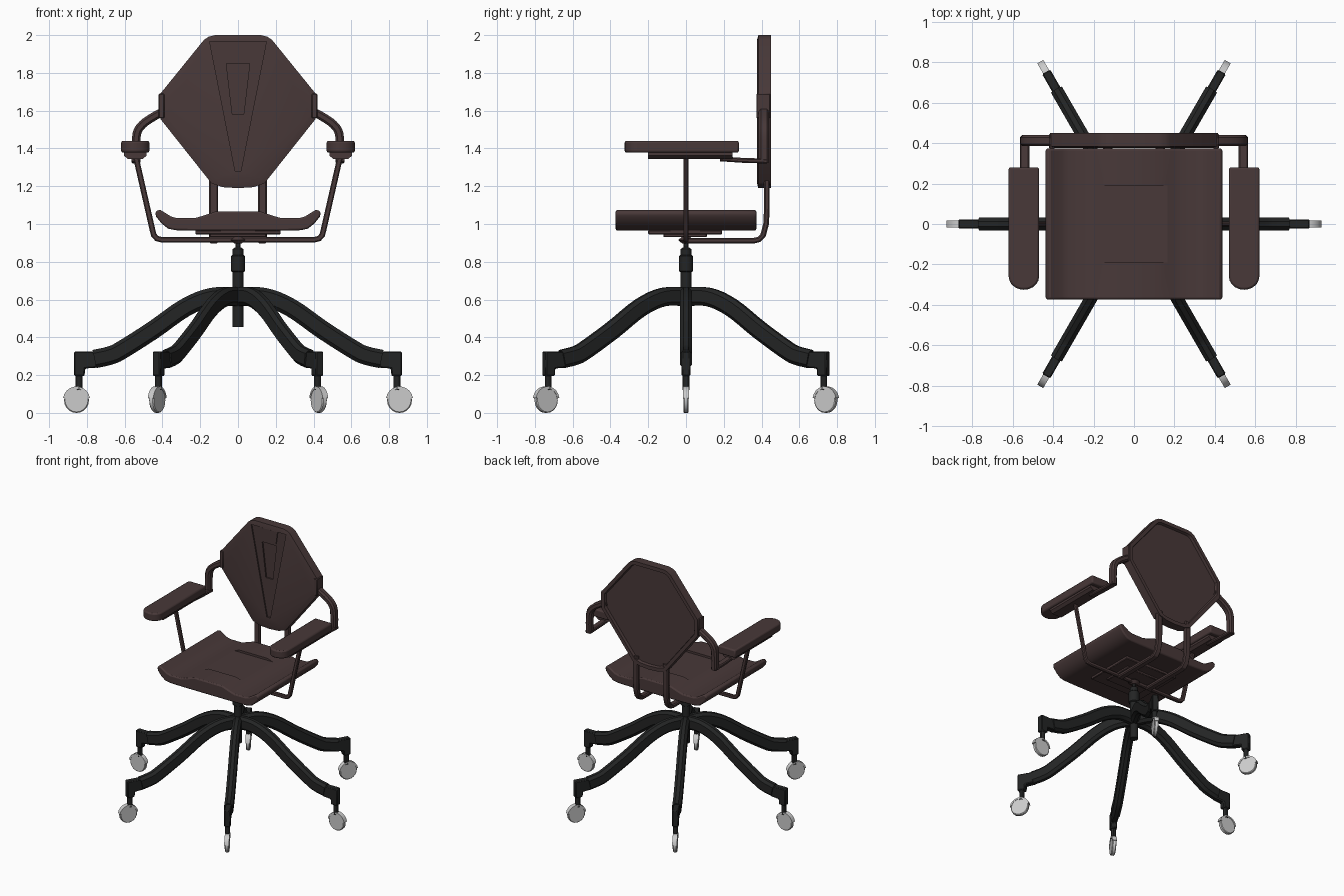
import bpy, bmesh
from math import pi, cos, sin, radians
from mathutils import Vector

if "Cube" in bpy.data.objects:
    bpy.data.objects.remove(bpy.data.objects["Cube"])


def material(name, color):
    m = bpy.data.materials.new(name)
    m.diffuse_color = color
    m.use_nodes = True
    m.node_tree.nodes["Principled BSDF"].inputs["Base Color"].default_value = m.diffuse_color
    return m


BROWN = material("brown", (0.065, 0.040, 0.040, 1))
BLACK = material("black", (0.017, 0.018, 0.018, 1))


def finish(name, bm, mat=None, bevel=0, segments=1, smooth=30):
    bmesh.ops.recalc_face_normals(bm, faces=bm.faces)
    me = bpy.data.meshes.new(name)
    bm.to_mesh(me)
    bm.free()
    ob = bpy.data.objects.new(name, me)
    bpy.context.collection.objects.link(ob)
    if mat:
        me.materials.append(mat)
    if bevel:
        b = ob.modifiers.new("bevel", 'BEVEL')
        b.width, b.segments, b.limit_method = bevel, segments, 'ANGLE'
        b.angle_limit = radians(35)
    if smooth:
        bpy.ops.object.select_all(action='DESELECT')
        bpy.context.view_layer.objects.active = ob
        ob.select_set(True)
        bpy.ops.object.shade_smooth_by_angle(angle=radians(smooth))
    return ob


def loft(rings):
    bm = bmesh.new()
    vs = [[bm.verts.new(p) for p in r] for r in rings]
    n = len(rings[0])
    for a, b in zip(vs, vs[1:]):
        for i in range(n):
            bm.faces.new((a[i], a[(i + 1) % n], b[(i + 1) % n], b[i]))
    bm.faces.new(vs[0])
    bm.faces.new(vs[-1][::-1])
    bmesh.ops.recalc_face_normals(bm, faces=bm.faces)
    return bm


def prism(pts, axis, a, b):
    place = {'y': lambda u, v, d: (u, d, v), 'z': lambda u, v, d: (u, v, d)}[axis]
    return loft([[place(u, v, d) for u, v in pts] for d in (a, b)])


def box(x0, x1, y0, y1, z0, z1):
    return prism([(x0, y0), (x1, y0), (x1, y1), (x0, y1)], 'z', z0, z1)


def lathe(profile, n=12):
    return loft([[(r * cos(2 * pi * i / n), r * sin(2 * pi * i / n), z)
                  for i in range(n)] for r, z in profile])


def smooth_path(pts, k=4):
    p = [Vector(q) for q in pts]
    p = [2 * p[0] - p[1]] + p + [2 * p[-1] - p[-2]]
    out = []
    for a, b, c, d in zip(p, p[1:], p[2:], p[3:]):
        for i in range(k):
            t = i / k
            out.append(0.5 * (2 * b + (c - a) * t + (2 * a - 5 * b + 4 * c - d) * t * t
                              + (3 * b - a - 3 * c + d) * t ** 3))
    return out + [p[-2]]


def sweep(path, side, w, h, c=0.25):
    """Chamfered rectangle (w along side, h across) swept along a planar path."""
    path, s = [Vector(p) for p in path], Vector(side)
    k = min(w, h) * c
    a, b = w / 2, h / 2
    sec = [(a, b - k), (a - k, b), (k - a, b), (-a, b - k),
           (-a, k - b), (k - a, -b), (a - k, -b), (a, k - b)]
    rings = []
    for i, p in enumerate(path):
        t = (path[min(i + 1, len(path) - 1)] - path[max(i - 1, 0)]).normalized()
        n = t.cross(s)
        rings.append([p + s * u + n * v for u, v in sec])
    return loft(rings)


def cut(ob, bm):
    cutter = finish("cutter", bm, smooth=0)
    cutter.hide_render = True
    m = ob.modifiers.new("cut", 'BOOLEAN')
    m.operation, m.solver, m.object = 'DIFFERENCE', 'EXACT', cutter
    dg = bpy.context.evaluated_depsgraph_get()
    me = bpy.data.meshes.new_from_object(ob.evaluated_get(dg))
    ob.modifiers.clear()
    ob.data = me
    bpy.data.objects.remove(cutter)


def mirrored(pts):
    return pts + [(-x, z) for x, z in reversed(pts) if x > 0]


# Six legs with casters
leg_path = smooth_path([(0.0, 0, 0.615), (0.14, 0, 0.613), (0.28, 0, 0.557), (0.45, 0, 0.438),
                        (0.62, 0, 0.33), (0.68, 0, 0.303), (0.76, 0, 0.285)])
end_profile = [(0.74, 0.24), (0.81, 0.235), (0.812, 0.195), (0.868, 0.195), (0.868, 0.325), (0.74, 0.325)]
hood = [(0.855 + r * cos(t), 0.068 + r * sin(t))
        for r, ts in ((0.072, range(0, 10)), (0.06, range(9, -1, -1)))
        for t in [0.15 + i * (pi - 0.3) / 9 for i in ts]]
disc = [(0.855 + 0.066 * cos(i * pi / 10), 0.067 + 0.067 * sin(i * pi / 10)) for i in range(20)]
stem = lathe([(0.018, 0.12), (0.018, 0.2)])
bmesh.ops.translate(stem, verts=stem.verts, vec=(0.842, 0, 0))
leg_parts = [
    finish("leg", sweep(leg_path, (0, 1, 0), 0.062, 0.098, 0.3), BLACK),
    finish("leg_end", prism(end_profile, 'y', -0.023, 0.023), BLACK, 0.006),
    finish("caster_stem", stem, BLACK),
    finish("caster_hood", prism(hood, 'y', -0.017, 0.017)),
    finish("caster_wheel", prism(disc, 'y', -0.014, 0.014), None, 0.005),
]
for ob in leg_parts:
    for i in range(1, 6):
        c = ob.copy()
        c.rotation_euler.z = i * pi / 3
        bpy.context.collection.objects.link(c)

# Central column
finish("column", lathe([(0.029, 0.456), (0.029, 0.745), (0.038, 0.75), (0.038, 0.83), (0.028, 0.837),
                        (0.028, 0.868), (0.012, 0.878), (0.012, 0.955)], 16), BLACK)
finish("column_collar", lathe([(0.02, 0.897), (0.042, 0.915), (0.02, 0.933)], 12), BROWN)

# Seat: upturned sides with a raised, dished middle
seat = finish("seat", prism(mirrored([
    (0, 0.965), (0.22, 0.965), (0.33, 0.967), (0.37, 0.975), (0.405, 1.003), (0.433, 1.038),
    (0.438, 1.058), (0.428, 1.073), (0.41, 1.074), (0.355, 1.04), (0.325, 1.031), (0.23, 1.031),
    (0.19, 1.042), (0.12, 1.066), (0, 1.066)]), 'y', -0.372, 0.372), BROWN, 0.012, 2)
cut(seat, box(-0.2, 0.2, -0.19, 0.19, 1.05, 1.2))
finish("seat_plate", box(-0.225, 0.225, -0.2, 0.19, 0.945, 0.968), BROWN, 0.004)
finish("seat_mount", box(-0.15, 0.15, -0.12, 0.11, 0.93, 0.95), BROWN, 0.004)

# Backrest: octagonal shell with rim, V-shaped groove and inner recess
outline = mirrored([(0, 1.19), (0.08, 1.195), (0.14, 1.215), (0.41, 1.555), (0.415, 1.575),
                    (0.415, 1.685), (0.18, 1.975), (0.155, 1.992), (0.12, 2.0)])
bm = prism(outline, 'y', 0.383, 0.45)
front = min(bm.faces, key=lambda f: f.calc_center_median().y)
back = max(bm.faces, key=lambda f: f.calc_center_median().y)
bmesh.ops.inset_region(bm, faces=[front], thickness=0.03, depth=0.008)
bmesh.ops.inset_region(bm, faces=[back], thickness=0.028, depth=0)
bmesh.ops.inset_region(bm, faces=[back], thickness=0.006, depth=-0.02)
backrest = finish("backrest", bm, BROWN)
cut(backrest, prism([(-0.15, 1.965), (-0.015, 1.28), (0.015, 1.28), (0.15, 1.965)], 'y', 0.3, 0.385))
cut(backrest, prism([(-0.062, 1.85), (-0.03, 1.58), (0.03, 1.58), (0.062, 1.85)], 'y', 0.3, 0.396))
finish("backrest_top_pad", prism([(-0.075, 1.963), (-0.062, 1.865), (0.062, 1.865), (0.075, 1.963)],
                                 'y', 0.378, 0.39), BROWN)

# Bar under the seat rising to both armrests
half = [(0, 0.917), (0.405, 0.917), (0.43, 0.923), (0.446, 0.942), (0.452, 0.965), (0.542, 1.36)]
bar = [(-x, 0, z) for x, z in half[:0:-1]] + [(x, 0, z) for x, z in half]
finish("arm_bar", sweep(bar, (0, 1, 0), 0.024, 0.03), BROWN)

for s, label in ((-1, "left"), (1, "right")):
    # Backrest support
    x = s * 0.129
    finish(label + "_back_support", sweep(
        [(x, 0.0, 0.912), (x, 0.36, 0.912), (x, 0.387, 0.918), (x, 0.408, 0.94),
         (x, 0.424, 1.0), (x, 0.428, 1.08), (x, 0.428, 1.26)], (1, 0, 0), 0.048, 0.03), BROWN)
    # Arm bracket: out from the backrest, down, then forward
    finish(label + "_arm_bracket", sweep(smooth_path(
        [(s * 0.38, 0.412, 1.6), (s * 0.42, 0.412, 1.583), (s * 0.49, 0.412, 1.54),
         (s * 0.53, 0.412, 1.495), (s * 0.54, 0.412, 1.43), (s * 0.54, 0.412, 1.325)], 3),
        (0, 1, 0), 0.055, 0.045), BROWN)
    x = s * 0.54
    finish(label + "_arm_link", sweep(
        [(x, 0.43, 1.333), (x, 0.3, 1.337), (x, 0.18, 1.345)], (1, 0, 0), 0.048, 0.026), BROWN)
    clip = sorted((s * 0.39, s * 0.42))
    finish(label + "_back_clip", box(*clip, 0.372, 0.445, 1.56, 1.69), BROWN, 0.004)
    # Armrest pad, round at the front, with a plate below
    cx = s * 0.544
    pad = [(cx + 0.075, 0.28), (cx - 0.075, 0.28)] + [
        (cx - 0.075 * cos(i * pi / 10), -0.26 - 0.065 * sin(i * pi / 10)) for i in range(11)]
    finish(label + "_armrest", prism(pad, 'z', 1.378, 1.44), BROWN, 0.01, 2)
    rings = [[(cx + u * w, v, z) for u, v in ((-1, -0.2), (1, -0.2), (1, 0.245), (-1, 0.245))]
             for w, z in ((0.04, 1.345), (0.06, 1.362), (0.06, 1.38))]
    finish(label + "_armrest_plate", loft(rings), BROWN)
